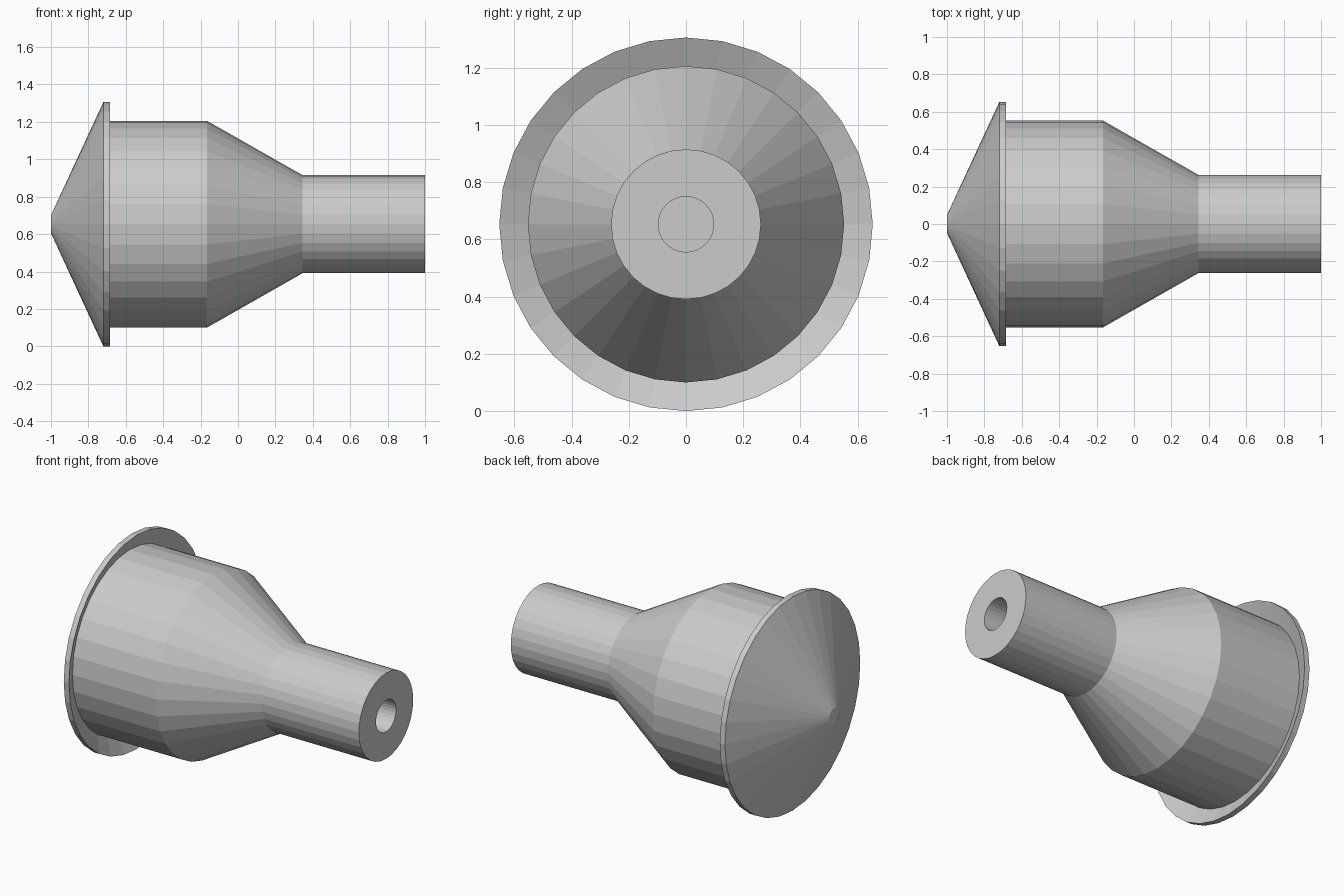
import bpy, bmesh
from math import sin, cos, tau

if "Cube" in bpy.data.objects:
    bpy.data.objects.remove(bpy.data.objects["Cube"])

SIDES = 32
AXIS_Z = 0.653


def lathe(name, profile):
    """Revolve (x, radius) points around the x axis, capping both ends."""
    bm = bmesh.new()
    rings = []
    for x, r in profile:
        rings.append([bm.verts.new((x, r * sin(tau * i / SIDES),
                                    r * cos(tau * i / SIDES)))
                      for i in range(SIDES)])
    for a, b in zip(rings, rings[1:]):
        for i in range(SIDES):
            j = (i + 1) % SIDES
            bm.faces.new((a[i], a[j], b[j], b[i]))
    bm.faces.new(rings[0])
    bm.faces.new(rings[-1])
    bmesh.ops.recalc_face_normals(bm, faces=bm.faces)
    mesh = bpy.data.meshes.new(name)
    bm.to_mesh(mesh)
    bm.free()
    obj = bpy.data.objects.new(name, mesh)
    obj.location.z = AXIS_Z
    bpy.context.collection.objects.link(obj)
    return obj


# Conical flared disc: thin sheet, hollow on the body side
lathe("conical_disc", [(-1.0, 0.048), (-0.72, 0.653),
                       (-0.685, 0.653), (-0.965, 0.048)])

# Body, taper and neck, with a blind bore in the neck end
lathe("body_and_neck", [(-0.75, 0.553), (-0.166, 0.553), (0.345, 0.262),
                        (1.0, 0.262), (1.0, 0.097), (0.345, 0.097)])
